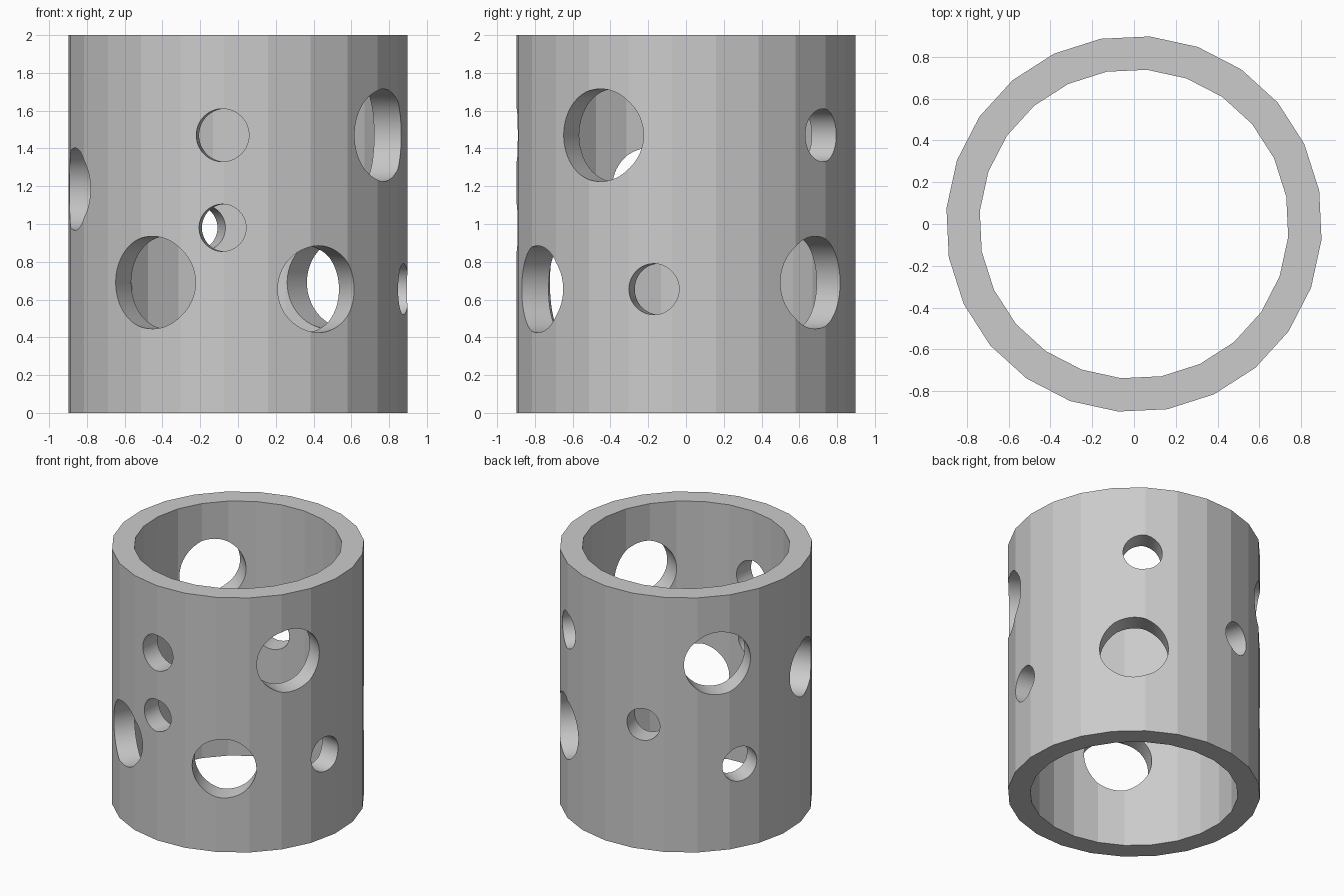
import bpy
import math
from mathutils import Matrix, Vector

cube = bpy.data.objects.get("Cube")
if cube:
    bpy.data.objects.remove(cube, do_unlink=True)

OUTER, INNER, HEIGHT, SIDES = 0.9, 0.74, 2.0, 24
TWIST = math.radians(10.2)

grey = bpy.data.materials.new("plain_grey")
grey.use_nodes = True
grey.diffuse_color = (0.6, 0.6, 0.6, 1)
grey.node_tree.nodes["Principled BSDF"].inputs["Base Color"].default_value = grey.diffuse_color


def ring_mesh(name):
    """Faceted tube with flat rims."""
    verts, faces = [], []
    for i in range(SIDES):
        a = TWIST + math.tau * i / SIDES
        for r, z in ((OUTER, 0), (OUTER, HEIGHT), (INNER, HEIGHT), (INNER, 0)):
            verts.append((r * math.cos(a), r * math.sin(a), z))
    for i in range(SIDES):
        j = (i + 1) % SIDES
        for k in range(4):
            m = (k + 1) % 4
            faces.append((4 * i + k, 4 * j + k, 4 * j + m, 4 * i + m))
    mesh = bpy.data.meshes.new(name)
    mesh.from_pydata(verts, [], faces)
    mesh.materials.append(grey)
    return mesh


tube = bpy.data.objects.new("perforated_tube", ring_mesh("perforated_tube"))
bpy.context.collection.objects.link(tube)

# Radial holes: azimuth in degrees, height, radius
holes = [
    (-120.5, 0.69, 0.245), (50, 0.69, 0.245),
    (-30.5, 1.47, 0.245), (140, 1.47, 0.245),
    (-61.5, 0.655, 0.23), (-165, 1.185, 0.218),
    (-95.3, 1.47, 0.14), (54, 1.47, 0.14),
    (-11, 0.655, 0.135), (150.5, 0.655, 0.135),
    (-95.3, 0.98, 0.125), (105, 0.98, 0.125),
]

# Drill each hole through one wall
for azimuth, z, radius in holes:
    a = math.radians(azimuth)
    out = Vector((math.cos(a), math.sin(a), 0))
    bpy.ops.mesh.primitive_cylinder_add(vertices=64, radius=radius, depth=0.7)
    drill = bpy.context.object
    drill.name = "hole_cutter"
    drill.data.materials.append(grey)
    drill.matrix_world = (Matrix.Translation(out * 0.83 + Vector((0, 0, z)))
                          @ out.to_track_quat('Z', 'Y').to_matrix().to_4x4())
    drill.hide_render = True
    bpy.ops.object.select_all(action='DESELECT')
    tube.select_set(True)
    bpy.context.view_layer.objects.active = tube
    cut = tube.modifiers.new("hole", 'BOOLEAN')
    cut.operation = 'DIFFERENCE'
    cut.solver = 'EXACT'
    cut.object = drill
    bpy.ops.object.modifier_apply(modifier=cut.name)
    bpy.data.objects.remove(drill, do_unlink=True)

# Keep the wall facets crisp while the hole walls stay round
bpy.ops.object.shade_smooth_by_angle(angle=math.radians(10))
